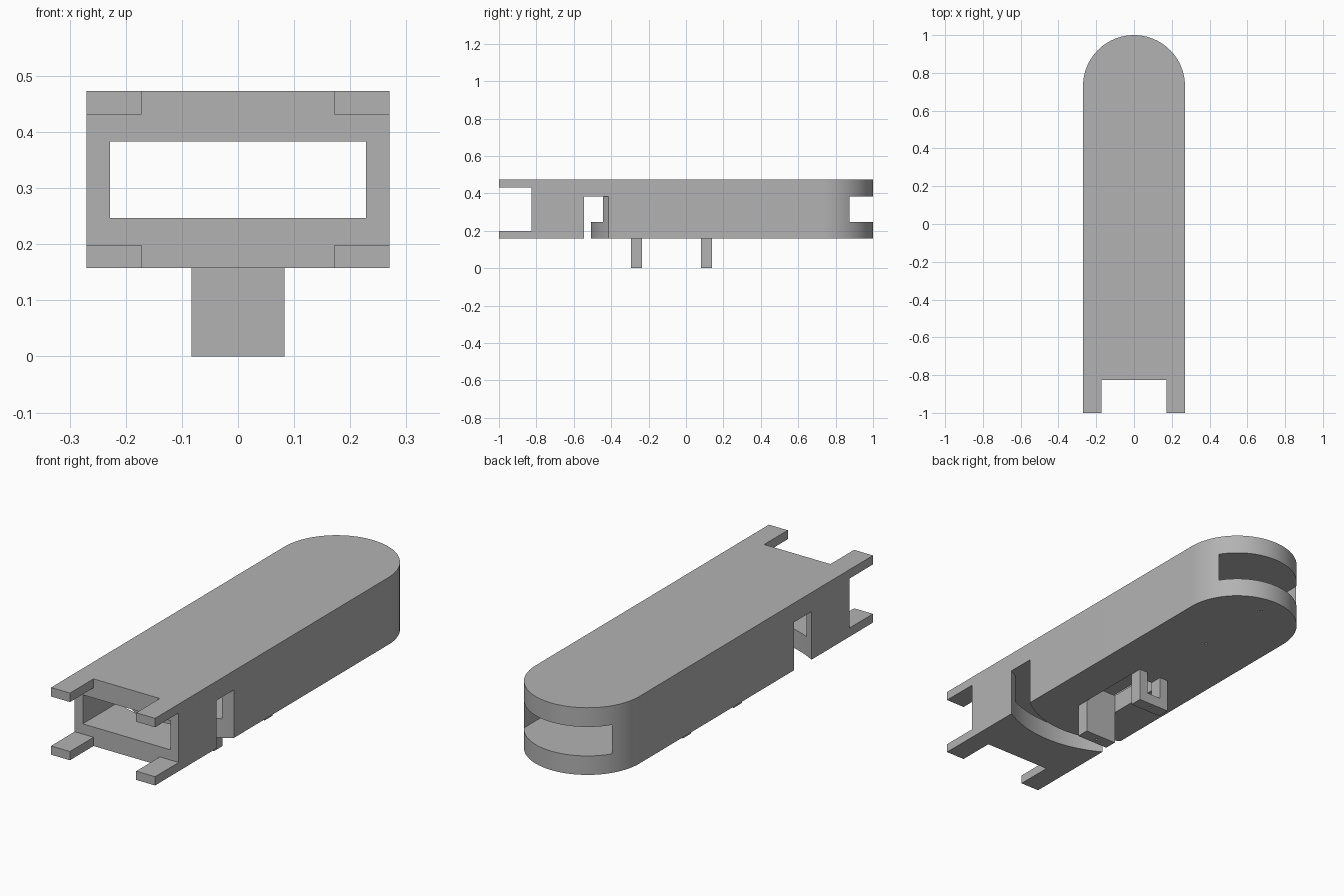
import bpy, bmesh, math

old = bpy.data.objects.get("Cube")
if old:
    bpy.data.objects.remove(old, do_unlink=True)

grey = bpy.data.materials.new("plain grey")
grey.use_nodes = True
colour = (0.45, 0.45, 0.45, 1)
grey.diffuse_color = colour
grey.node_tree.nodes["Principled BSDF"].inputs["Base Color"].default_value = colour

HALF, BOTTOM, TOP = 0.27, 0.158, 0.473
PIVOT = -0.077


def prism(name, outline, z0, z1):
    """Extrude a flat outline from z0 to z1."""
    bm = bmesh.new()
    face = bm.faces.new([bm.verts.new((x, y, z0)) for x, y in outline])
    up = bmesh.ops.extrude_face_region(bm, geom=[face])["geom"]
    bmesh.ops.translate(bm, vec=(0, 0, z1 - z0),
                        verts=[v for v in up if isinstance(v, bmesh.types.BMVert)])
    bmesh.ops.recalc_face_normals(bm, faces=bm.faces)
    mesh = bpy.data.meshes.new(name)
    bm.to_mesh(mesh)
    bm.free()
    mesh.materials.append(grey)
    obj = bpy.data.objects.new(name, mesh)
    bpy.context.collection.objects.link(obj)
    return obj


def box(name, x0, x1, y0, y1, z0, z1):
    return prism(name, [(x0, y0), (x1, y0), (x1, y1), (x0, y1)], z0, z1)


def arc(cy, r, a0, a1, steps=48):
    angles = [math.radians(a0 + (a1 - a0) * i / steps) for i in range(steps + 1)]
    return [(r * math.cos(a), cy + r * math.sin(a)) for a in angles]


def cut(target, cutter):
    """Subtract the cutter, then discard it."""
    cutter.hide_render = True
    mod = target.modifiers.new("cut", 'BOOLEAN')
    mod.operation, mod.solver, mod.object = 'DIFFERENCE', 'EXACT', cutter
    bpy.context.view_layer.objects.active = target
    bpy.ops.object.modifier_apply(modifier=mod.name)
    bpy.data.objects.remove(cutter, do_unlink=True)


def pin_hole(target, y, z0, z1):
    cut(target, prism("pin_cutter", arc(y, 0.007, 0, 330, 11), z0, z1))


# Long body with a rounded back end
body = prism("body", [(-HALF, -1), (HALF, -1)] + arc(1 - HALF, HALF, 0, 180), BOTTOM, TOP)

# Tunnel along the whole length
cut(body, box("tunnel_cutter", -0.228, 0.228, -1.2, 1.2, 0.247, 0.383))

# Front end cut back to four prongs
cut(body, box("prong_gap_cutter", -0.172, 0.172, -1.2, -0.825, 0, 0.6))
cut(body, box("prong_side_cutter", -0.5, 0.5, -1.2, -0.825, 0.199, 0.431))

# Curved slot across the underside
ring = arc(PIVOT, 0.54, 200, 340) + arc(PIVOT, 0.432, 340, 200)
cut(body, prism("slot_cutter", ring, 0, 0.383))

# Opening in the floor between the two posts
cut(body, box("floor_cutter", -0.083, 0.083, -0.235, 0.08, 0.1, 0.3))

# Pin holes in the floor
for y in (0.51, 0.9):
    pin_hole(body, y, 0.1, 0.2)

# Posts under the body
front_post = box("front_post", -0.083, 0.083, -0.295, -0.235, 0, BOTTOM)
rear_post = box("rear_post", -0.082, 0.082, 0.08, 0.14, 0, BOTTOM)
cut(rear_post, box("notch_cutter", -0.037, 0.037, 0, 0.3, 0.05, 0.3))
for post, y in ((front_post, -0.265), (rear_post, 0.11)):
    pin_hole(post, y, -0.1, 0.03)

# Smooth the round walls and keep the edges sharp
for obj in (body, front_post, rear_post):
    bpy.ops.object.select_all(action='DESELECT')
    obj.select_set(True)
    bpy.context.view_layer.objects.active = obj
    bpy.ops.object.shade_smooth_by_angle(angle=math.radians(30))
